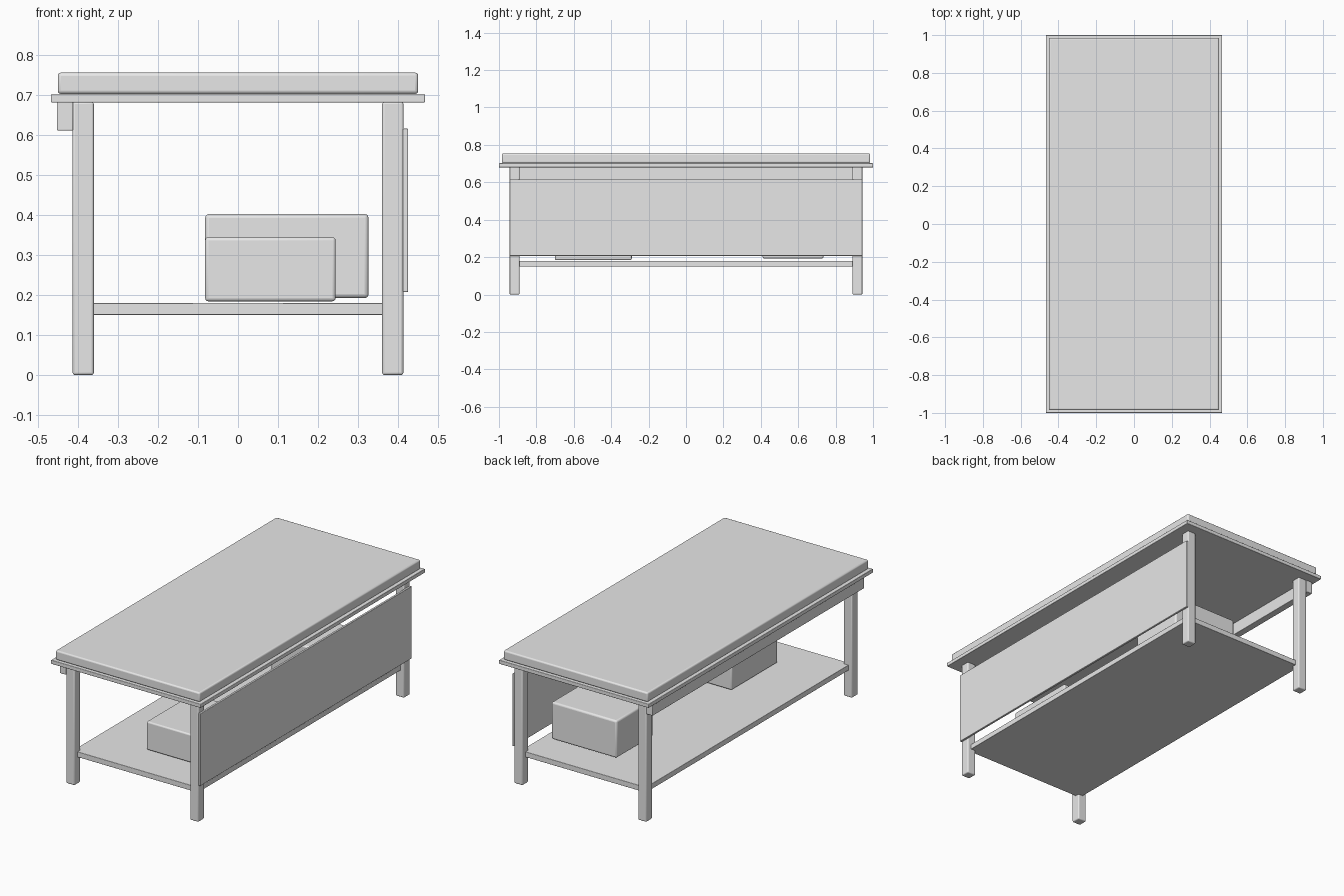
import bpy

cube = bpy.data.objects.get("Cube")
if cube:
    bpy.data.objects.remove(cube, do_unlink=True)

grey = bpy.data.materials.new("light grey")
grey.use_nodes = True
grey.diffuse_color = (0.8, 0.8, 0.8, 1)
grey.node_tree.nodes["Principled BSDF"].inputs["Base Color"].default_value = (0.8, 0.8, 0.8, 1)


def block(name, x, y, z, bevel):
    """Rounded box spanning the given (min, max) ranges."""
    spans = (x, y, z)
    bpy.ops.mesh.primitive_cube_add(size=1, location=[(a + b) / 2 for a, b in spans])
    ob = bpy.context.object
    ob.name = name
    ob.scale = [b - a for a, b in spans]
    bpy.ops.object.transform_apply(location=False, rotation=False, scale=True)
    ob.data.materials.append(grey)
    mod = ob.modifiers.new("rounded edges", 'BEVEL')
    mod.width = bevel
    mod.segments = 3
    bpy.ops.object.shade_smooth_by_angle()
    return ob


# Top board and the thick slab on it
block("table_top", (-0.467, 0.467), (-1, 1), (0.68, 0.702), 0.003)
block("top_slab", (-0.45, 0.45), (-0.985, 0.985), (0.702, 0.755), 0.008)

# Four legs
for side, sx in (("right", -1), ("left", 1)):
    for end, sy in (("front", -1), ("back", 1)):
        xs = sorted((sx * 0.36, sx * 0.413))
        ys = sorted((sy * 0.89, sy * 0.943))
        block(f"{end}_{side}_leg", xs, ys, (0, 0.682), 0.006)

# Lower shelf
block("shelf", (-0.39, 0.39), (-0.915, 0.915), (0.15, 0.18), 0.002)

# Side rail and hanging side panel
block("side_rail", (-0.452, -0.412), (-0.943, 0.943), (0.61, 0.682), 0.003)
block("side_panel", (0.412, 0.425), (-0.943, 0.943), (0.207, 0.615), 0.003)

# Storage boxes
block("front_box", (-0.082, 0.244), (-0.70, -0.29), (0.184, 0.344), 0.008)
block("back_box", (-0.082, 0.326), (0.41, 0.735), (0.192, 0.402), 0.01)
